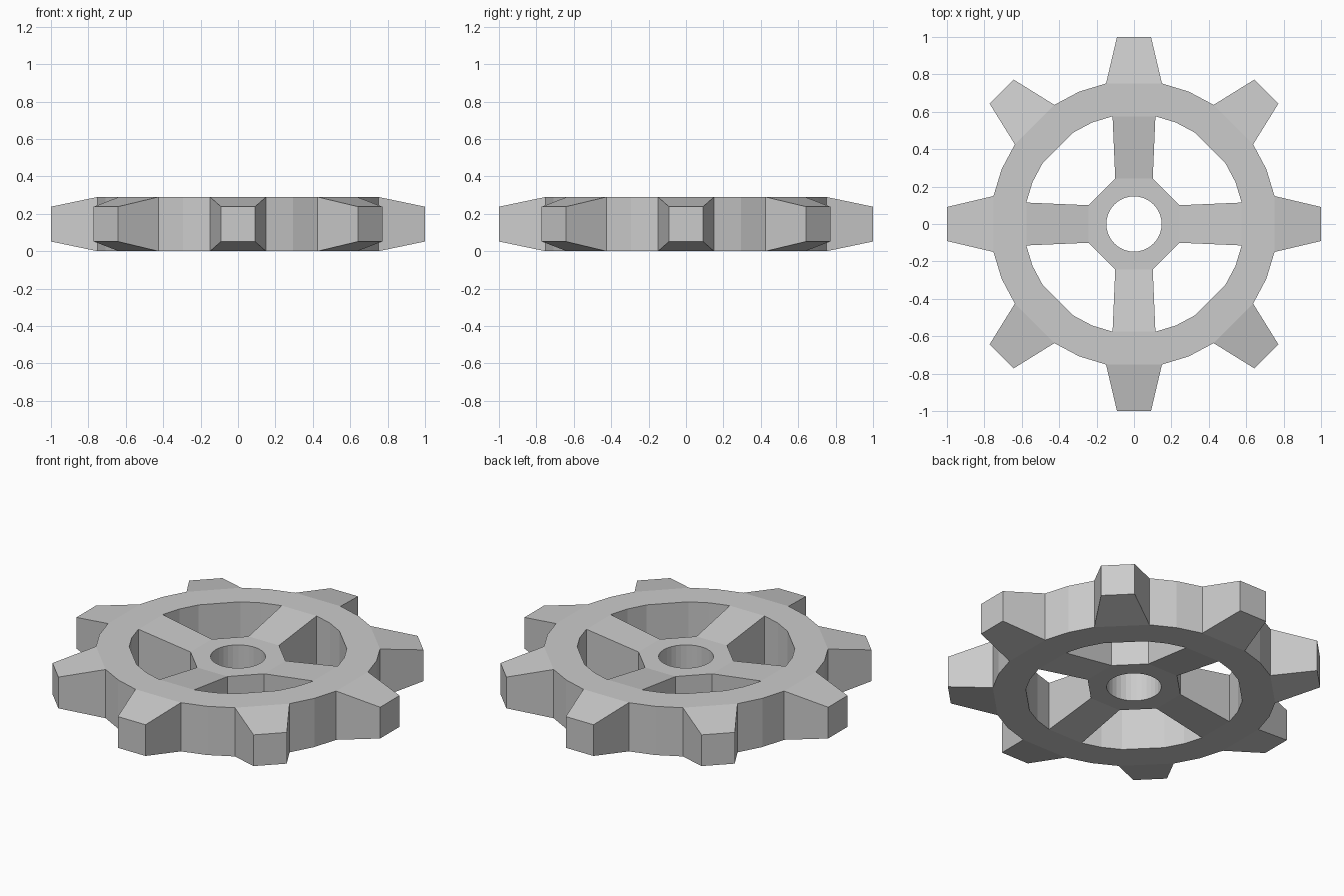
import bpy, bmesh
from math import radians, sin, cos

if "Cube" in bpy.data.objects:
    bpy.data.objects.remove(bpy.data.objects["Cube"])

LOW, HIGH = 0.0, 0.29            # ring faces
IN_LOW, IN_HIGH = 0.052, 0.238   # hub faces and tooth tips
TEETH = 8

bm = bmesh.new()


def loop_pair(radius, angles, low, high):
    """Matching vertex loops (bottom, top) at the given angles."""
    return [[bm.verts.new((radius * cos(radians(a)), radius * sin(radians(a)), z))
             for a in angles] for z in (low, high)]


def wall(a, i, j):
    """Upright face between two points of a loop pair."""
    bm.faces.new((a[0][i], a[0][j], a[1][j], a[1][i]))


def caps(a, i, j, b, m, n):
    """Top and bottom faces joining a segment of one loop pair to another."""
    for s in (0, 1):
        bm.faces.new((a[s][i], a[s][j], b[s][n], b[s][m]))


def arm(a, i, j, b, m, n):
    """Tapered bar: caps and both sides."""
    caps(a, i, j, b, m, n)
    for p, q in ((i, m), (j, n)):
        bm.faces.new((a[0][p], a[1][p], b[1][q], b[0][q]))


ring_angles = [45 * k + d for k in range(TEETH) for d in (-11.25, 11.25, 22.5)]
tip_angles = [45 * k + d for k in range(TEETH) for d in (-5.2, 5.2)]
outer = loop_pair(0.766, ring_angles, LOW, HIGH)
inner = loop_pair(0.587, ring_angles, LOW, HIGH)
tips = loop_pair(1.0041, tip_angles, IN_LOW, IN_HIGH)
hub = loop_pair(0.262, [45 * k - 22.5 for k in range(8)], IN_LOW, IN_HIGH)
bore = loop_pair(0.148, [11.25 * k - 22.5 for k in range(32)], IN_LOW, IN_HIGH)

# Ring, with openings left for teeth and spokes
for i in range(24):
    j = (i + 1) % 24
    caps(outer, i, j, inner, i, j)
    if i % 3:
        wall(outer, i, j)
    if i % 6:
        wall(inner, i, j)

for k in range(TEETH):
    # Tooth
    arm(outer, 3 * k, 3 * k + 1, tips, 2 * k, 2 * k + 1)
    wall(tips, 2 * k, 2 * k + 1)
    # Hub side: spoke on even sides, plain wall on odd ones
    n = (k + 1) % 8
    if k % 2 == 0:
        arm(inner, 3 * k, 3 * k + 1, hub, k, n)
    else:
        wall(hub, k, n)
    # Hub faces around the bore
    for s in (0, 1):
        arc = [bore[s][(4 * k + t) % 32] for t in range(4, -1, -1)]
        bm.faces.new([hub[s][k], hub[s][n]] + arc)

# Bore wall
for i in range(32):
    wall(bore, i, (i + 1) % 32)

bmesh.ops.recalc_face_normals(bm, faces=bm.faces)
mesh = bpy.data.meshes.new("gear_wheel")
bm.to_mesh(mesh)
bm.free()
bpy.context.collection.objects.link(bpy.data.objects.new("gear_wheel", mesh))
